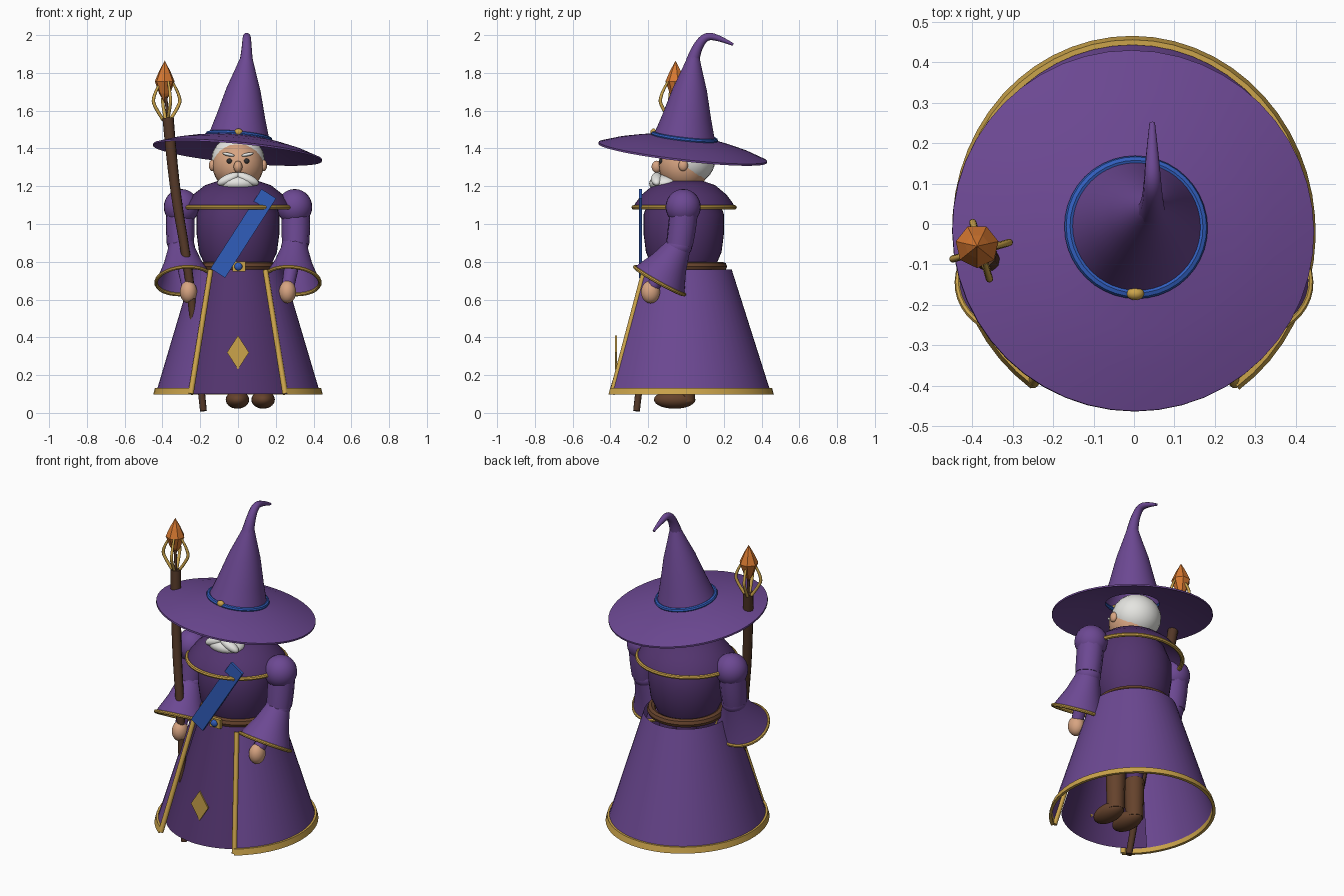
import bpy, bmesh
from math import sin, cos, pi, radians
from mathutils import Vector, Euler

cube = bpy.data.objects.get("Cube")
if cube:
    bpy.data.objects.remove(cube)


def material(name, r, g, b):
    m = bpy.data.materials.new(name)
    m.use_nodes = True
    m.diffuse_color = (r, g, b, 1)
    node = next(n for n in m.node_tree.nodes if n.type == 'BSDF_PRINCIPLED')
    node.inputs["Base Color"].default_value = (r, g, b, 1)
    node.inputs["Roughness"].default_value = 0.7
    return m


PURPLE = material("purple cloth", .15, .065, .29)
DARK = material("dark purple cloth", .085, .034, .155)
GOLD = material("gold", .6, .37, .07)
BLUE = material("blue", .03, .11, .5)
LEATHER = material("brown leather", .13, .055, .025)
WOOD = material("dark wood", .085, .038, .02)
SKIN = material("skin", .68, .37, .22)
WHITE = material("white hair", .78, .78, .75)
FLAME = material("orange flame", .68, .19, .03)
BLACK = material("dark eyes", .03, .028, .03)
parts = []


def finish(name, bm, mat, loc=(0, 0, 0), rot=(0, 0, 0)):
    bmesh.ops.recalc_face_normals(bm, faces=bm.faces)
    mesh = bpy.data.meshes.new(name)
    bm.to_mesh(mesh)
    bm.free()
    mesh.materials.append(mat)
    ob = bpy.data.objects.new(name, mesh)
    ob.location, ob.rotation_euler = loc, rot
    bpy.context.collection.objects.link(ob)
    parts.append(ob)
    return ob


def lathe(name, profile, mat, loc=(0, 0, 0), rot=(0, 0, 0), segs=40,
          start=0, end=360, sx=1, sy=1, closed=False):
    """Spin (radius, height) points; angles are counted from the front."""
    bm = bmesh.new()
    full = end - start == 360
    rows = []
    for i in range(segs if full else segs + 1):
        t = radians(start + (end - start) * i / segs)
        rows.append([bm.verts.new((r * sin(t) * sx, -r * cos(t) * sy, z))
                     for r, z in profile])
    n = len(profile)
    for i in range(segs):
        a, b = rows[i], rows[(i + 1) % len(rows)]
        for j in range(n if closed else n - 1):
            k = (j + 1) % n
            bm.faces.new((a[j], b[j], b[k], a[k]))
    bmesh.ops.remove_doubles(bm, verts=bm.verts, dist=1e-5)
    return finish(name, bm, mat, loc, rot)


def ring(name, major, minor, mat, loc, rot=(0, 0, 0), **kw):
    circle = [(major + minor * cos(i * pi / 4), minor * sin(i * pi / 4)) for i in range(8)]
    return lathe(name, circle, mat, loc, rot, closed=True, **kw)


def ball(name, loc, size, mat, rot=(0, 0, 0)):
    bm = bmesh.new()
    bmesh.ops.create_uvsphere(bm, u_segments=24, v_segments=14, radius=1)
    bmesh.ops.scale(bm, vec=size, verts=bm.verts)
    return finish(name, bm, mat, loc, rot)


def box(name, loc, size, mat, rot=(0, 0, 0)):
    bm = bmesh.new()
    bmesh.ops.create_cube(bm, size=1)
    bmesh.ops.scale(bm, vec=size, verts=bm.verts)
    return finish(name, bm, mat, loc, rot)


def tube(name, points, radii, mat):
    curve = bpy.data.curves.new(name, 'CURVE')
    curve.dimensions = '3D'
    curve.bevel_depth, curve.bevel_resolution = 1, 3
    curve.use_fill_caps = True
    spline = curve.splines.new('NURBS')
    spline.points.add(len(points) - 1)
    for p, co, r in zip(spline.points, points, radii):
        p.co, p.radius = (*co, 1), r
    spline.order_u, spline.use_endpoint_u, spline.resolution_u = 3, True, 6
    curve.materials.append(mat)
    ob = bpy.data.objects.new(name, curve)
    bpy.context.collection.objects.link(ob)
    bpy.ops.object.select_all(action='DESELECT')
    ob.select_set(True)
    bpy.context.view_layer.objects.active = ob
    bpy.ops.object.convert(target='MESH')
    parts.append(bpy.context.view_layer.objects.active)


# Hat: cone and drooping brim, tilted back and sideways
tilt = Euler((radians(-6.5), radians(5.4), 0))
hat_at = Vector((.005, -.008, 1.457))
lathe("hat", [(0, .445), (.028, .44), (.055, .36), (.09, .26), (.13, .11), (.163, 0),
              (.25, -.016), (.35, -.04), (.449, -.074), (.449, -.084),
              (.3, -.04), (.15, -.015)], PURPLE, hat_at, tilt, segs=48)
ring("hat_band", .165, .013, BLUE, hat_at + Vector((0, 0, .004)), tilt)
ball("hat_stud", (.003, -.172, 1.487), (.022, .016, .018), GOLD)
tube("hat_tip", [(.043, .035, 1.86), (.046, .05, 1.92), (.046, .1, 1.995),
                 (.045, .165, 1.99), (.045, .25, 1.95)], (.036, .028, .022, .017, .007), PURPLE)

# Head
ball("head", (0, -.01, 1.31), (.135, .135, .135), SKIN)
ball("hair", (0, .02, 1.34), (.141, .135, .13), WHITE)
ball("nose", (0, -.155, 1.303), (.023, .027, .032), SKIN)
ball("beard", (0, -.11, 1.215), (.11, .085, .05), WHITE)
for side, s in (("left", 1), ("right", -1)):
    ball(side + "_ear", (s * .136, -.015, 1.31), (.018, .025, .03), SKIN)
    ball(side + "_eye", (s * .045, -.132, 1.333), (.015, .012, .013), BLACK)
    ball(side + "_eyebrow", (s * .05, -.128, 1.368), (.034, .014, .009), WHITE,
         (0, radians(-12 * s), 0))
    ball(side + "_moustache", (s * .05, -.155, 1.238), (.065, .03, .026), WHITE,
         (0, radians(24 * s), 0))

# Torso, shoulder cape and belt
lathe("torso", [(0, .76), (.165, .77), (.2, .85), (.213, .95), (.213, 1.05), (.18, 1.14),
                (0, 1.18)], DARK, (0, -.012, 0), sx=1.03)
lathe("shoulder_cape", [(0, 1.232), (.1, 1.228), (.165, 1.205), (.225, 1.155), (.258, 1.11),
                        (.27, 1.085)], DARK, (0, -.01, 0), sx=1.06)
ring("cape_trim", .267, .012, GOLD, (0, -.01, 1.088), sx=1.06)
ring("belt", .193, .025, LEATHER, (0, .0, .775))
box("belt_buckle", (.005, -.222, .775), (.07, .02, .055), GOLD)
ball("buckle_gem", (.002, -.236, .775), (.021, .014, .021), BLUE)
box("sash", (.028, -.24, .95), (.092, .016, .5), BLUE, (0, radians(32.7), 0))

# Robe skirt, open at the front over an inner panel
skirt = dict(loc=(0, -.015, 0), rot=(0, 0, radians(5)), start=30, end=320, sy=1.07, segs=44)
lathe("skirt", [(.24, .76), (.436, .1)], PURPLE, **skirt)
lathe("skirt_hem", [(.428, .132), (.44, .132), (.449, .097), (.432, .097)], GOLD,
      closed=True, **skirt)
lathe("inner_panel", [(.2, .76), (.395, .1)], DARK, (0, -.015, 0), start=-52, end=52, segs=20)
bm = bmesh.new()
bmesh.ops.create_cone(bm, cap_ends=True, segments=4, radius1=1, radius2=1, depth=1)
bmesh.ops.scale(bm, vec=(.058, .09, .009), verts=bm.verts)
finish("panel_diamond", bm, GOLD, (0, -.371, .32), (pi / 2, 0, 0))

# Arms with flared sleeves, skirt edge trims, and legs
for side, s in (("left", 1), ("right", -1)):
    ball(side + "_shoulder", (s * .3, -.015, 1.09), (.093, .093, .095), PURPLE)
    tube(side + "_upper_arm", [(s * .305, -.01, 1.08), (s * .306, -.02, .98),
                               (s * .305, -.035, .89)], (.076, .078, .072), PURPLE)
    elbow = Vector((s * .3, -.045, .87))
    cuff = Vector((s * .285, -.14, .70))
    turn = (cuff - elbow).to_track_quat('Z', 'Y').to_euler()
    reach = (cuff - elbow).length
    ball(side + "_elbow", elbow + Vector((0, .005, .01)), (.072, .072, .06), PURPLE)
    lathe(side + "_sleeve", [(.068, -.01), (.1, reach * .45), (.15, reach)], PURPLE,
          elbow, turn)
    ring(side + "_cuff_trim", .149, .01, GOLD, cuff, turn)
    tube(side + "_wrist", [elbow, (s * .265, -.175, .67)], (.045, .035), PURPLE)
    ball(side + "_hand", (s * .262, -.188, .64), (.045, .05, .06), SKIN)
    tube(side + "_skirt_trim", [(s * .145, -.22, .755), (s * .25, -.392, .1)],
         (.014, .015), GOLD)
    x = .065 + s * .068
    tube(side + "_boot_shaft", [(x, 0, .06), (x, 0, .3)], (.05, .056), LEATHER)
    tube(side + "_leg", [(x, 0, .29), (x * .8, 0, .76)], (.05, .06), DARK)
    ball(side + "_boot", (x, -.06, .07), (.062, .11, .048), LEATHER)

# Staff with a caged flame
tube("staff", [(-.183, -.262, .01), (-.235, -.205, .5), (-.268, -.18, .8),
               (-.34, -.12, 1.2), (-.37, -.075, 1.56)], (.018, .021, .024, .027, .03), WOOD)
tube("wick", [(-.37, -.075, 1.55), (-.387, -.06, 1.72)], (.008, .008), WOOD)
for i in range(4):
    a = pi / 4 + i * pi / 2 - .5
    path = [(-.378 + r * cos(a), -.066 + r * sin(a), z)
            for r, z in ((.018, 1.55), (.06, 1.61), (.082, 1.67), (.03, 1.755))]
    tube("cage_prong_%d" % (i + 1), path, (.009, .009, .009, .006), GOLD)
flame = lathe("flame", [(0, 1.64), (.03, 1.69), (.054, 1.755), (.03, 1.81), (0, 1.865)],
              FLAME, (-.388, -.055, 0), segs=7)

# Smooth shading that keeps hard edges
bpy.ops.object.select_all(action='DESELECT')
for ob in parts:
    if ob is not flame:
        ob.select_set(True)
        bpy.context.view_layer.objects.active = ob
bpy.ops.object.shade_smooth_by_angle(angle=radians(40))
